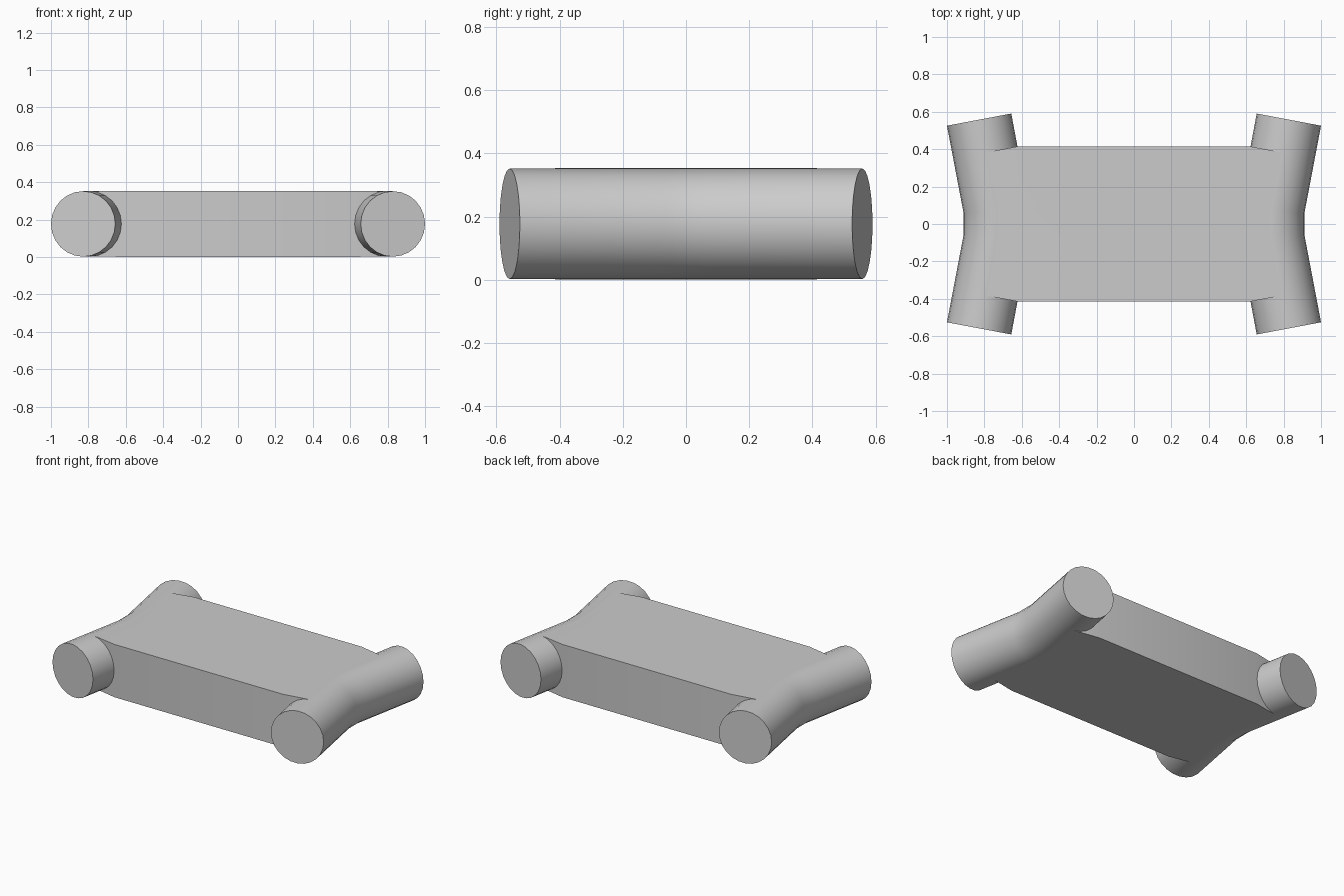
import bpy, bmesh, math
from mathutils import Vector

cube = bpy.data.objects.get("Cube")
if cube:
    bpy.data.objects.remove(cube, do_unlink=True)

RADIUS, MID_Z, SIDES = 0.175, 0.177, 24

grey = bpy.data.materials.new("plain_grey")
grey.use_nodes = True
colour = (0.6, 0.6, 0.6, 1)
grey.diffuse_color = colour
grey.node_tree.nodes["Principled BSDF"].inputs["Base Color"].default_value = colour


def finish(name, bm):
    bmesh.ops.recalc_face_normals(bm, faces=bm.faces)
    mesh = bpy.data.meshes.new(name)
    bm.to_mesh(mesh)
    bm.free()
    mesh.materials.append(grey)
    obj = bpy.data.objects.new(name, mesh)
    bpy.context.collection.objects.link(obj)
    bpy.ops.object.select_all(action='DESELECT')
    obj.select_set(True)
    bpy.context.view_layer.objects.active = obj
    bpy.ops.object.shade_smooth_by_angle(angle=math.radians(30))


# Centre line of an arm, bent outward at both ends
path = [Vector((0.828, 0.558, 0)), Vector((0.737, 0.075, 0)),
        Vector((0.737, -0.075, 0)), Vector((0.828, -0.558, 0))]


def bent_arm(name, side):
    bm = bmesh.new()
    rings = []
    for i, p in enumerate(path):
        before = (p - path[i - 1]).normalized() if i else Vector()
        after = (path[i + 1] - p).normalized() if i < len(path) - 1 else Vector()
        d = (before + after).normalized()
        across = Vector((-d.y, d.x, 0))
        ring = []
        for k in range(SIDES):
            a = math.tau * k / SIDES
            v = p + across * RADIUS * math.cos(a)
            ring.append(bm.verts.new((side * v.x, v.y, MID_Z + RADIUS * math.sin(a))))
        rings.append(ring)
    for r, s in zip(rings, rings[1:]):
        for k in range(SIDES):
            n = (k + 1) % SIDES
            bm.faces.new((r[k], r[n], s[n], s[k]))
    bm.faces.new(rings[0])
    bm.faces.new(rings[-1])
    finish(name, bm)


bent_arm("left_arm", 1)
bent_arm("right_arm", -1)

# Flat slab whose ends follow the bent arms and sink into them
bm = bmesh.new()
bmesh.ops.create_grid(bm, x_segments=3, y_segments=3, size=1)
for v in bm.verts:
    sx, sy = math.copysign(1, v.co.x), math.copysign(1, v.co.y)
    end, edge = abs(v.co.x) > 0.9, abs(v.co.y) > 0.9
    if end:
        x, y = (0.795, 0.382) if edge else (0.737, 0.075)
    else:
        x, y = 0.62, 0.415 if edge else 0.075
    half = RADIUS - 0.001 if end else RADIUS + 0.001
    v.co = (sx * x, sy * y, MID_Z - half)
top = bmesh.ops.extrude_face_region(bm, geom=bm.faces[:])
for v in top["geom"]:
    if isinstance(v, bmesh.types.BMVert):
        v.co.z = 2 * MID_Z - v.co.z
finish("slab", bm)
